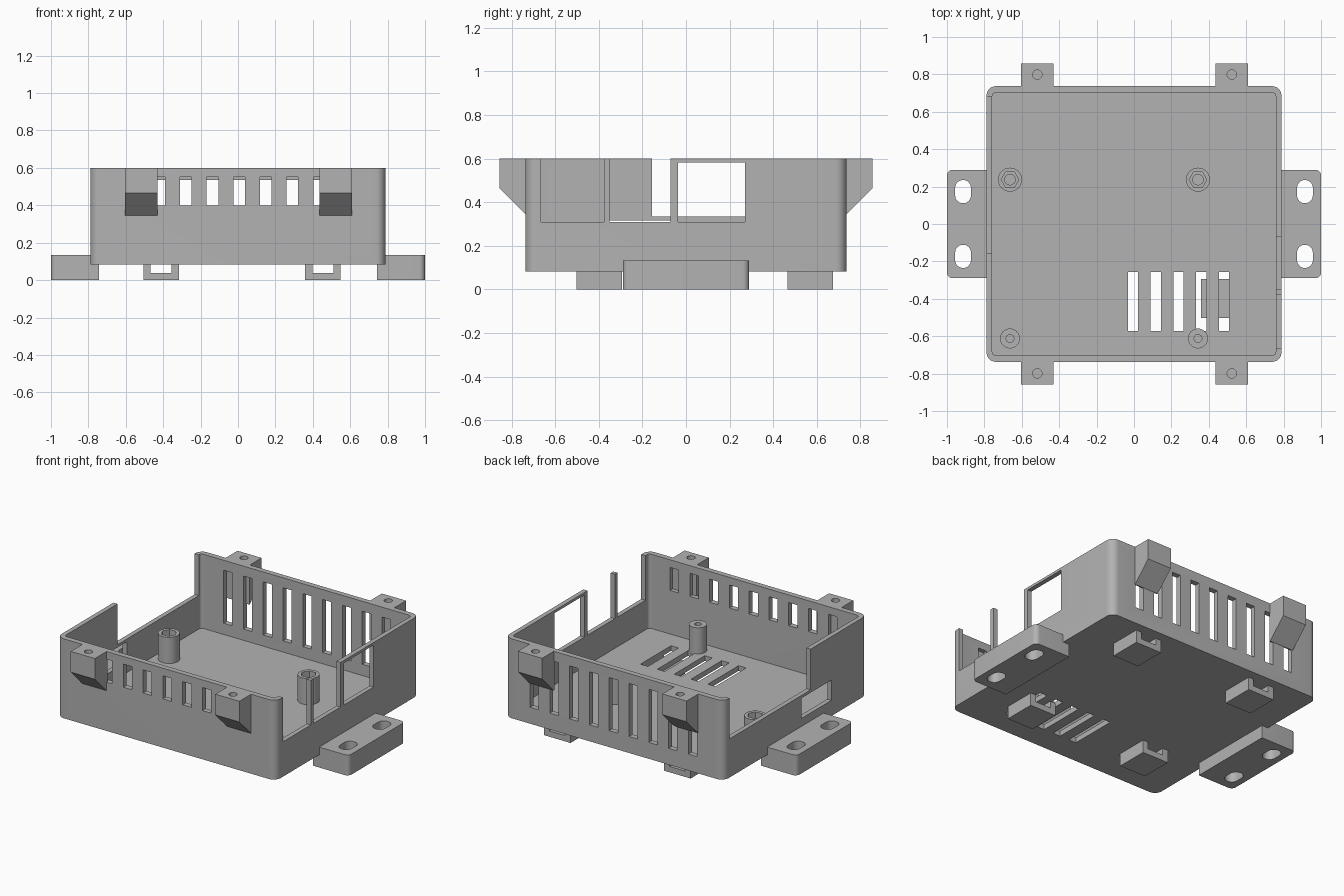
import bpy, bmesh, math
from mathutils import Vector

cube = bpy.data.objects.get("Cube")
if cube:
    bpy.data.objects.remove(cube, do_unlink=True)

grey = bpy.data.materials.new("plain_grey")
grey.use_nodes = True
COLOUR = (0.45, 0.45, 0.45, 1)
grey.diffuse_color = COLOUR
grey.node_tree.nodes["Principled BSDF"].inputs["Base Color"].default_value = COLOUR


def extrude(name, points, move):
    """Solid made by sweeping a flat outline along a vector."""
    bm = bmesh.new()
    face = bm.faces.new([bm.verts.new(p) for p in points])
    swept = bmesh.ops.extrude_face_region(bm, geom=[face])["geom"]
    verts = [v for v in swept if isinstance(v, bmesh.types.BMVert)]
    bmesh.ops.translate(bm, verts=verts, vec=Vector(move))
    bmesh.ops.recalc_face_normals(bm, faces=bm.faces)
    mesh = bpy.data.meshes.new(name)
    bm.to_mesh(mesh)
    bm.free()
    mesh.materials.append(grey)
    obj = bpy.data.objects.new(name, mesh)
    bpy.context.collection.objects.link(obj)
    return obj


def block(name, x0, x1, y0, y1, z0, z1, radius=0, steps=8):
    """Upright block with optional rounded vertical corners."""
    if not radius:
        pts = [(x0, y0, z0), (x1, y0, z0), (x1, y1, z0), (x0, y1, z0)]
    else:
        pts = []
        corners = [(x1, y1), (x0, y1), (x0, y0), (x1, y0)]
        signs = [(-1, -1), (1, -1), (1, 1), (-1, 1)]
        for q, ((cx, cy), (sx, sy)) in enumerate(zip(corners, signs)):
            for i in range(steps + 1):
                a = (q + i / steps) * math.pi / 2
                pts.append((cx + radius * (sx + math.cos(a)),
                            cy + radius * (sy + math.sin(a)), z0))
    return extrude(name, pts, (0, 0, z1 - z0))


def rod(name, x, y, r, z0, z1, sides=32):
    ring = [2 * math.pi * i / sides for i in range(sides)]
    pts = [(x + r * math.cos(a), y + r * math.sin(a), z0) for a in ring]
    return extrude(name, pts, (0, 0, z1 - z0))


def cut(obj, cutter):
    cutter.hide_render = True
    mod = obj.modifiers.new("cut", "BOOLEAN")
    mod.operation = "DIFFERENCE"
    mod.solver = "EXACT"
    mod.object = cutter
    bpy.context.view_layer.objects.active = obj
    bpy.ops.object.modifier_apply(modifier=mod.name)
    bpy.data.objects.remove(cutter, do_unlink=True)


def cut_block(obj, *size, **kw):
    cut(obj, block("cutter", *size, **kw))


X, Y = 0.788, 0.737            # outer half sizes of the tray
BASE, FLOOR, TOP = 0.083, 0.117, 0.6

# Open tray with rounded corners
tray = block("tray", -X, X, -Y, Y, BASE, TOP, radius=0.05)
cut_block(tray, -0.758, 0.758, -0.702, 0.702, FLOOR, 0.7, radius=0.018)

# Vent slots: short in the front wall, tall in the back wall
for i in range(-4, 5):
    x = 0.006 + i * 0.1425
    cut_block(tray, x - 0.031, x + 0.031, -0.8, -0.65, 0.4, 0.55)
    cut_block(tray, x - 0.031, x + 0.031, 0.65, 0.8, 0.19, 0.535)

# Vent slots in the floor
for i in range(5):
    x = -0.005 + i * 0.1215
    cut_block(tray, x - 0.027, x + 0.027, -0.572, -0.257, 0, 0.2)

# Openings in the +x wall, leaving a thin post and a framed window
for y0, y1, top in [(-0.665, -0.376, 0.7), (-0.35, -0.07, 0.7), (-0.037, 0.27, 0.583)]:
    cut_block(tray, 0.7, 0.85, y0, y1, 0.31, top)

# Lowered edge and small window in the -x wall
cut_block(tray, -0.85, -0.7, -0.156, 0.68, 0.335, 0.7)
cut_block(tray, -0.85, -0.7, -0.37, -0.06, 0.185, 0.317)

# Screw tabs with a sloped underside and a blind hole
for side, sy in (("front", -1), ("back", 1)):
    for hand, x in (("right", -0.517), ("left", 0.523)):
        profile = [(0.73, TOP), (0.857, TOP), (0.857, 0.465), (Y, 0.345), (0.73, 0.345)]
        tab = extrude(f"{side}_{hand}_screw_tab",
                      [(x - 0.087, sy * y, z) for y, z in profile], (0.174, 0, 0))
        cut(tab, rod("cutter", x, sy * 0.799, 0.025, 0.48, 0.7))

# Mounting ears with two slotted holes
for hand, s in (("left", 1), ("right", -1)):
    xs = lambda a, b: sorted((s * a, s * b))
    ear = block(f"{hand}_mounting_ear", *xs(0.6, 1), -0.29, 0.29, 0, 0.133, radius=0.03)
    cut_block(ear, *xs(0.5, 0.742), -0.4, 0.4, -0.1, 0.3)
    cut_block(ear, *xs(0.5, 0.78), -0.4, 0.4, 0.09, 0.3)
    for y in (-0.173, 0.173):
        cut_block(ear, *xs(0.872, 0.956), y - 0.062, y + 0.062, -0.1, 0.3, radius=0.0415)

# Loop feet under the floor, open from front to back
for side, y in (("front", -0.398), ("back", 0.57)):
    for hand, x in (("right", -0.411), ("left", 0.454)):
        foot = block(f"{side}_{hand}_foot", x - 0.095, x + 0.095, y - 0.105, y + 0.105, 0, BASE)
        cut_block(foot, x - 0.056, x + 0.056, y - 0.2, y + 0.2, 0.038, 0.2)

# Standoffs: plain at the front, hexagonal nut pocket at the back
for hand, x in (("right", -0.663), ("left", 0.342)):
    plain = rod(f"front_{hand}_standoff", x, -0.612, 0.053, FLOOR - 0.01, 0.287)
    cut(plain, rod("cutter", x, -0.612, 0.021, FLOOR, 0.4))
    pocket = rod(f"back_{hand}_standoff", x, 0.237, 0.064, FLOOR - 0.01, 0.287)
    cut(pocket, rod("cutter", x, 0.237, 0.028, FLOOR, 0.4))
    cut(pocket, rod("cutter", x, 0.237, 0.047, 0.235, 0.4, sides=6))

# Smooth the rounded surfaces, keep the edges crisp
for obj in bpy.context.collection.objects:
    if obj.type == "MESH" and grey.name in obj.data.materials:
        bpy.ops.object.select_all(action="DESELECT")
        obj.select_set(True)
        bpy.context.view_layer.objects.active = obj
        bpy.ops.object.shade_smooth_by_angle(angle=math.radians(30))
